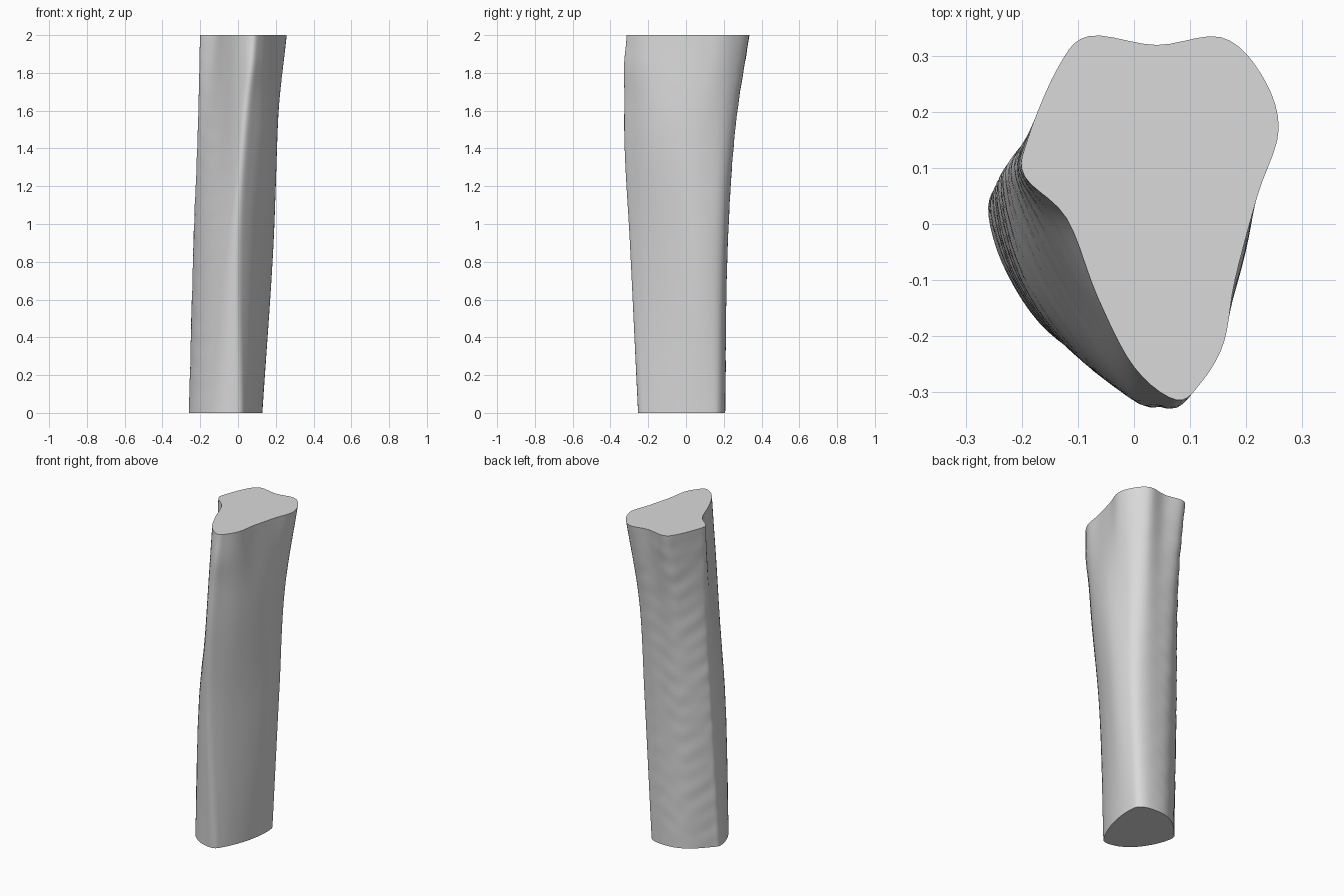
import bpy, bmesh, math

if "Cube" in bpy.data.objects:
    bpy.data.objects.remove(bpy.data.objects["Cube"])

# Cross-sections of the shaft, counter-clockwise from the front ridge
SECTIONS = [
    (0.0, [(.005, -.252), (.045, -.207), (.08, -.135), (.11, -.045), (.126, .045), (.128, .13),
           (.114, .176), (.065, .202), (-.02, .207), (-.09, .192), (-.16, .15), (-.23, .078),
           (-.26, .03), (-.235, -.07), (-.17, -.175), (-.085, -.238)]),
    (0.9, [(-.005, -.297), (.045, -.255), (.097, -.18), (.148, -.08), (.185, .03), (.183, .12),
           (.155, .188), (.093, .218), (0, .221), (-.08, .213), (-.145, .182), (-.218, .115),
           (-.235, .065), (-.205, -.055), (-.148, -.168), (-.066, -.266)]),
    (1.5, [(.03, -.327), (.085, -.28), (.144, -.198), (.187, -.09), (.209, .02), (.204, .13),
           (.178, .21), (.12, .257), (.02, .258), (-.08, .255), (-.14, .218), (-.2, .138),
           (-.21, .08), (-.163, -.02), (-.092, -.148), (-.025, -.271)]),
    (2.0, [(.075, -.312), (.12, -.28), (.16, -.21), (.18, -.1), (.22, .05), (.258, .17),
           (.225, .27), (.155, .333), (.04, .319), (-.08, .335), (-.135, .28), (-.19, .15),
           (-.195, .085), (-.12, .01), (-.065, -.13), (0, -.255)]),
]
N = 16          # control points per section
SUB = 5         # steps between control points
ROWS = 80       # rings along the height


def catmull(a, b, c, d, t):
    return .5 * (2*b + (c - a)*t + (2*a - 5*b + 4*c - d)*t*t + (3*b - a - 3*c + d)*t**3)


def along_height(i, k, z):
    """Cubic Hermite through the sections for one coordinate of a control point."""
    zs = [s[0] for s in SECTIONS]
    v = [s[1][i][k] for s in SECTIONS]
    slope = [(v[j+1] - v[j]) / (zs[j+1] - zs[j]) for j in range(3)]
    m = [slope[0], (slope[0]+slope[1])/2, (slope[1]+slope[2])/2, slope[2]]
    j = max(q for q in range(3) if zs[q] <= z)
    h = zs[j+1] - zs[j]
    t = (z - zs[j]) / h
    return ((2*t**3 - 3*t*t + 1)*v[j] + (t**3 - 2*t*t + t)*h*m[j]
            + (3*t*t - 2*t**3)*v[j+1] + (t**3 - t*t)*h*m[j+1])


def ring(z):
    ctrl = [[along_height(i, k, z) for k in (0, 1)] for i in range(N)]
    # the front ridge swells a little near the top
    swell = math.exp(-((z - 1.84) / .12) ** 2)
    for i, amount in ((0, 1), (1, .8), (2, .4)):
        ctrl[i][0] += .004 * swell * amount
        ctrl[i][1] -= .010 * swell * amount
    out = []
    for i in range(N):
        p = [ctrl[(i + o) % N] for o in (-1, 0, 1, 2)]
        for s in range(SUB):
            x, y = (catmull(*[q[k] for q in p], s / SUB) for k in (0, 1))
            u = i + s / SUB
            # fine ripples on the back and left faces, fading out at both ends
            back = max(0, math.sin(math.pi * (u - 6) / 9)) if 6 < u < 15 else 0
            fade = min(1, z / .1, (2 - z) / .1)
            wave = math.sin(z*52 + 2.2*math.sin(u*1.5)) * math.cos(u*1.1 + z*3)
            wave += .6 * math.sin(z*31 - u*2.3)
            r = 1 + .005 * back * fade * wave
            out.append((x * r, y * r, z))
    return out


# Shaft
bm = bmesh.new()
rings = [[bm.verts.new(p) for p in ring(2 * j / ROWS)] for j in range(ROWS + 1)]
M = N * SUB
for a, b in zip(rings, rings[1:]):
    for i in range(M):
        bm.faces.new((a[i], a[(i+1) % M], b[(i+1) % M], b[i]))

# Flat cut ends
bm.faces.new(rings[-1])
bm.faces.new(rings[0][::-1])
mesh = bpy.data.meshes.new("shaft")
bm.to_mesh(mesh)
bm.free()
shaft = bpy.data.objects.new("shaft", mesh)
bpy.context.collection.objects.link(shaft)

grey = bpy.data.materials.new("light_grey")
grey.diffuse_color = (.7, .7, .7, 1)
grey.use_nodes = True
grey.node_tree.nodes["Principled BSDF"].inputs["Base Color"].default_value = grey.diffuse_color
mesh.materials.append(grey)

bpy.context.view_layer.objects.active = shaft
shaft.select_set(True)
bpy.ops.object.shade_smooth_by_angle(angle=math.radians(40))
